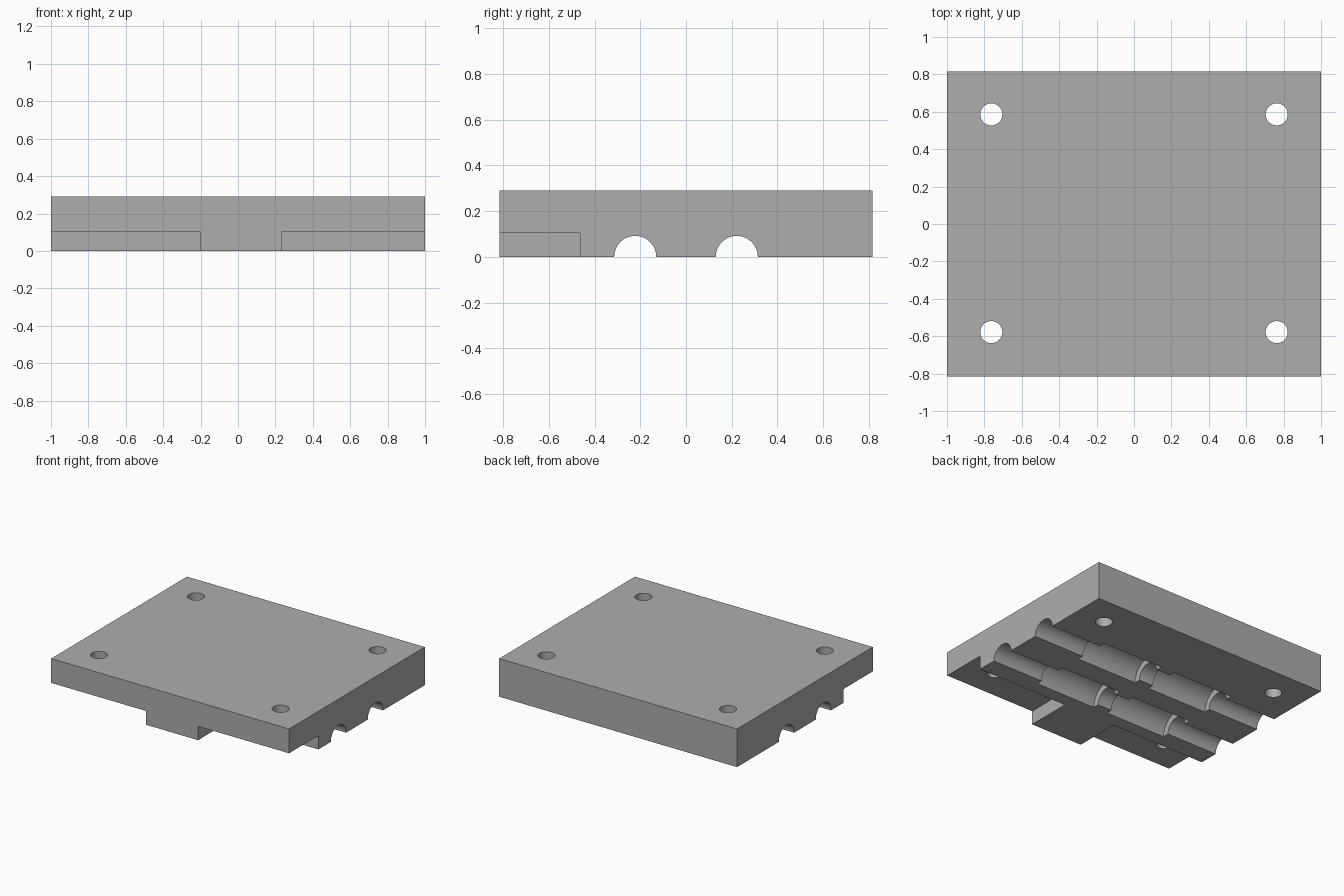
import bpy
import math

if "Cube" in bpy.data.objects:
    bpy.data.objects.remove(bpy.data.objects["Cube"], do_unlink=True)

HALF_Y, HEIGHT, STEP = 0.815, 0.29, 0.105

grey = bpy.data.materials.new("plain grey")
grey.use_nodes = True
colour = (0.42, 0.42, 0.42, 1)
grey.diffuse_color = colour
grey.node_tree.nodes["Principled BSDF"].inputs["Base Color"].default_value = colour


def box(name, x0, x1, y0, y1, z0, z1):
    bpy.ops.mesh.primitive_cube_add(size=1, location=((x0 + x1) / 2, (y0 + y1) / 2, (z0 + z1) / 2))
    ob = bpy.context.object
    ob.name = name
    ob.scale = (x1 - x0, y1 - y0, z1 - z0)
    bpy.ops.object.transform_apply(location=True, rotation=False, scale=True)
    return ob


def cylinder(name, radius, length, location, along_x=False):
    bpy.ops.mesh.primitive_cylinder_add(
        vertices=64, radius=radius, depth=length, location=location,
        rotation=(0, math.pi / 2 if along_x else 0, 0))
    ob = bpy.context.object
    ob.name = name
    return ob


def cut(target, cutter):
    cutter.hide_render = True
    mod = target.modifiers.new(cutter.name, "BOOLEAN")
    mod.operation = "DIFFERENCE"
    mod.solver = "EXACT"
    mod.object = cutter
    bpy.context.view_layer.objects.active = target
    bpy.ops.object.modifier_apply(modifier=mod.name)
    bpy.data.objects.remove(cutter, do_unlink=True)


# Solid block
block = box("clamp_block", -1, 1, -HALF_Y, HALF_Y, 0, HEIGHT)
block.data.materials.append(grey)

# Front corner steps, leaving a tab between them
cut(block, box("left_step", 0.235, 1.1, -1, -0.463, -0.1, STEP))
cut(block, box("right_step", -1.1, -0.203, -1, -0.463, -0.1, STEP))

# Rod channels with two wider bearing pockets each
for y in (-0.222, 0.222):
    cut(block, cylinder("rod_channel", 0.092, 2.4, (0, y, 0), True))
    for x in (-0.315, 0.315):
        cut(block, cylinder("bearing_pocket", 0.14, 0.51, (x, y, 0), True))

# Bolt holes
for x in (-0.763, 0.763):
    for y in (-0.578, 0.586):
        cut(block, cylinder("bolt_hole", 0.059, 1, (x, y, 0.15)))

bpy.ops.object.select_all(action="DESELECT")
block.select_set(True)
bpy.context.view_layer.objects.active = block
bpy.ops.object.shade_smooth_by_angle(angle=math.radians(30))
